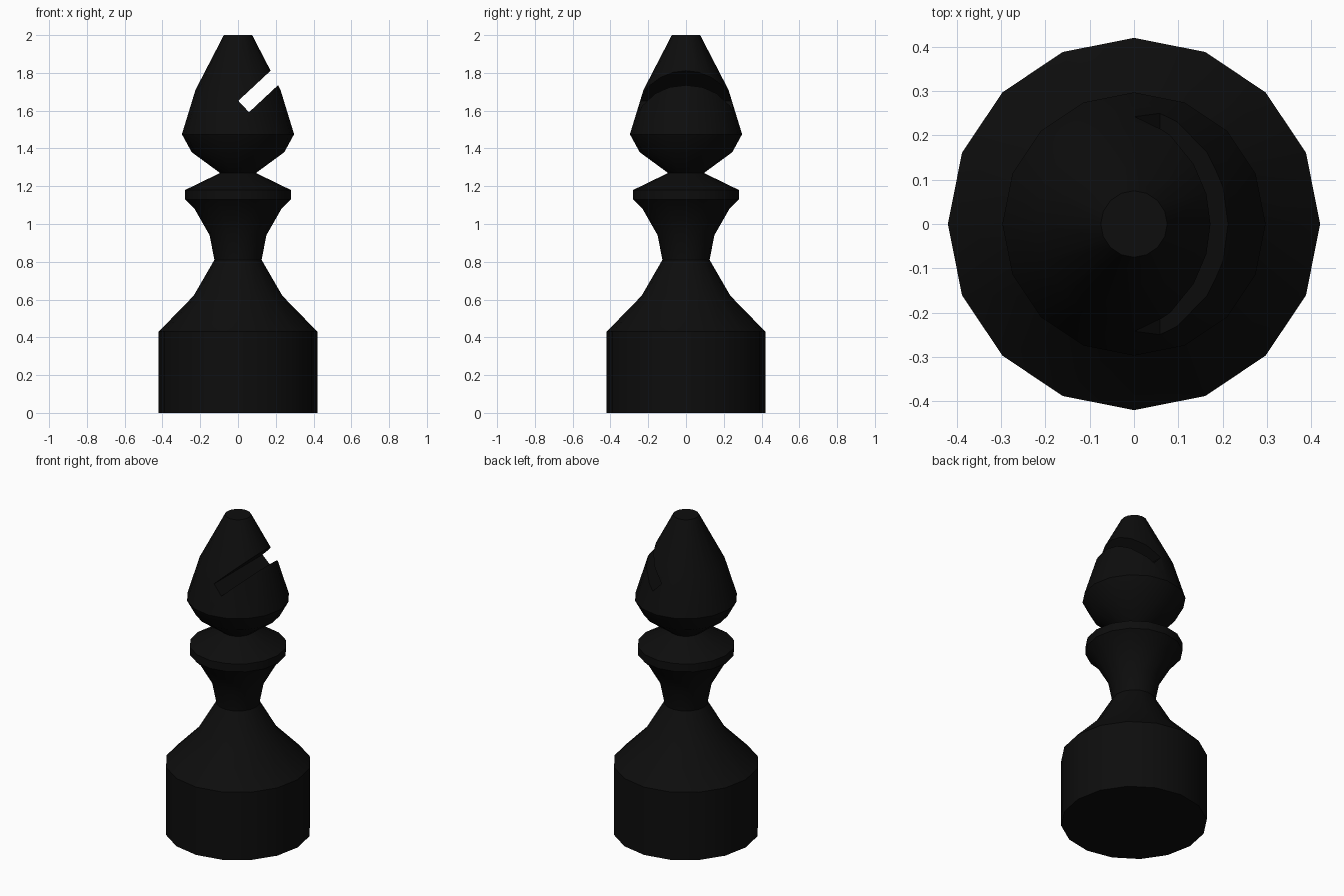
import bpy, bmesh, math
from mathutils import Vector

cube = bpy.data.objects.get("Cube")
if cube:
    bpy.data.objects.remove(cube, do_unlink=True)

SIDES = 16

# Single near-black finish
black = bpy.data.materials.new("black")
black.use_nodes = True
colour = (0.004, 0.004, 0.004, 1)
black.diffuse_color = colour
black.node_tree.nodes["Principled BSDF"].inputs["Base Color"].default_value = colour


def activate(obj):
    bpy.ops.object.select_all(action='DESELECT')
    obj.select_set(True)
    bpy.context.view_layer.objects.active = obj


def lathe(name, profile, cap_bottom=True, cap_top=True):
    """Turn a (radius, height) profile around z."""
    bm = bmesh.new()
    rings = []
    for r, z in profile:
        angles = [math.tau * i / SIDES for i in range(SIDES)]
        rings.append([bm.verts.new((r * math.cos(a), r * math.sin(a), z)) for a in angles])
    for low, high in zip(rings, rings[1:]):
        for i in range(SIDES):
            j = (i + 1) % SIDES
            bm.faces.new((low[i], low[j], high[j], high[i]))
    if cap_bottom:
        bm.faces.new(rings[0][::-1])
    if cap_top:
        bm.faces.new(rings[-1])
    mesh = bpy.data.meshes.new(name)
    bm.to_mesh(mesh)
    bm.free()
    mesh.materials.append(black)
    obj = bpy.data.objects.new(name, mesh)
    bpy.context.collection.objects.link(obj)
    return obj


# Base, waist and collar
body = lathe("base_and_collar", [
    (0.42, 0), (0.42, 0.43), (0.235, 0.62), (0.125, 0.81), (0.15, 0.94),
    (0.23, 1.08), (0.28, 1.13), (0.28, 1.18), (0.095, 1.27)], cap_top=False)

# Mitre-shaped head
head = lathe("head", [
    (0.095, 1.27), (0.245, 1.38), (0.297, 1.475), (0.225, 1.71), (0.075, 2.0)])

# Diagonal slot cut through the head
length, width = 0.6, 0.083
tilt = math.radians(43)
along = Vector((math.cos(tilt), 0, math.sin(tilt)))
slot_floor = Vector((0.03, 0, 1.622))
bpy.ops.mesh.primitive_cube_add(size=1, location=slot_floor + along * length / 2,
                                rotation=(0, -tilt, 0))
cutter = bpy.context.object
cutter.name = "slot_cutter"
cutter.scale = (length, 1, width)
cutter.hide_render = True
cutter.data.materials.append(black)

activate(head)
slot = head.modifiers.new("slot", 'BOOLEAN')
slot.operation = 'DIFFERENCE'
slot.solver = 'EXACT'
slot.object = cutter
bpy.ops.object.modifier_apply(modifier=slot.name)
bpy.data.objects.remove(cutter, do_unlink=True)

for part in (body, head):
    activate(part)
    bpy.ops.object.shade_smooth_by_angle(angle=math.radians(30))
